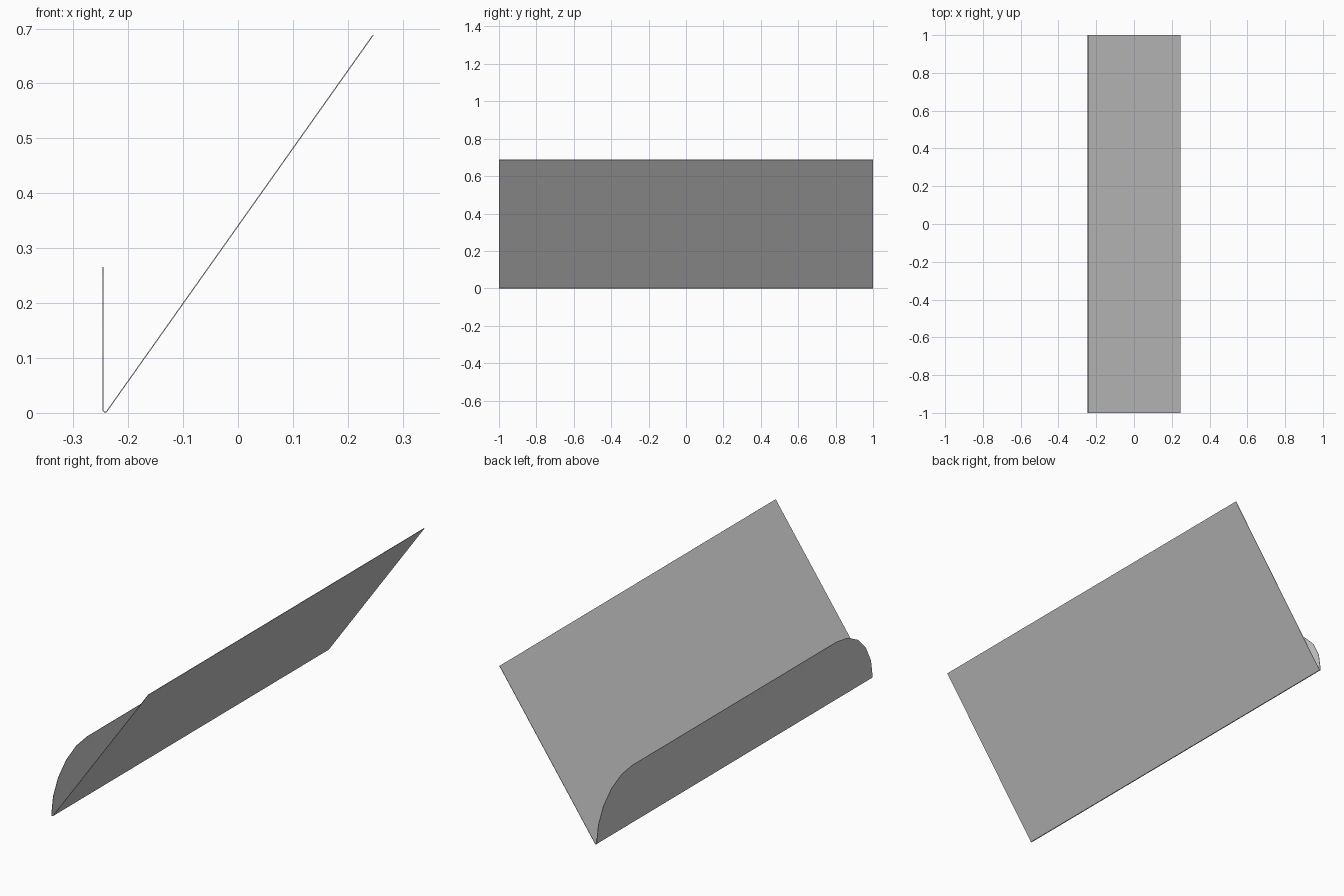
import bpy, bmesh, math

if "Cube" in bpy.data.objects:
    bpy.data.objects.remove(bpy.data.objects["Cube"])

HALF = 1.0      # half length along y
RADIUS = 0.26   # rounded corners of the front flap
STEPS = 5       # segments per rounded corner
THICK = 0.002

bm = bmesh.new()

# Small bend at the bottom, then the sloping back panel (x, z)
profile = [(-0.246, 0.006), (-0.245, 0.003), (-0.2425, 0.001),
           (-0.240, 0.0015), (0.246, 0.688)]
rows = [(bm.verts.new((x, -HALF, z)), bm.verts.new((x, HALF, z))) for x, z in profile]
for a, b in zip(rows, rows[1:]):
    bm.faces.new((a[0], a[1], b[1], b[0]))

# Upright flap with rounded upper corners
x0, z0 = profile[0]
arc = [(HALF - RADIUS * (1 - math.cos(t)), z0 + RADIUS * math.sin(t))
       for t in (math.pi / 2 * i / STEPS for i in range(1, STEPS + 1))]
outline = arc + [(-y, z) for y, z in reversed(arc)]
flap = [bm.verts.new((x0, y, z)) for y, z in outline]
bm.faces.new([rows[0][1], rows[0][0]] + flap[::-1])
bmesh.ops.recalc_face_normals(bm, faces=bm.faces)

mesh = bpy.data.meshes.new("bent_sheet_holder")
bm.to_mesh(mesh)
bm.free()
holder = bpy.data.objects.new("bent_sheet_holder", mesh)
bpy.context.collection.objects.link(holder)

# Sheet thickness
solid = holder.modifiers.new("thickness", 'SOLIDIFY')
solid.thickness = THICK
solid.offset = 0
